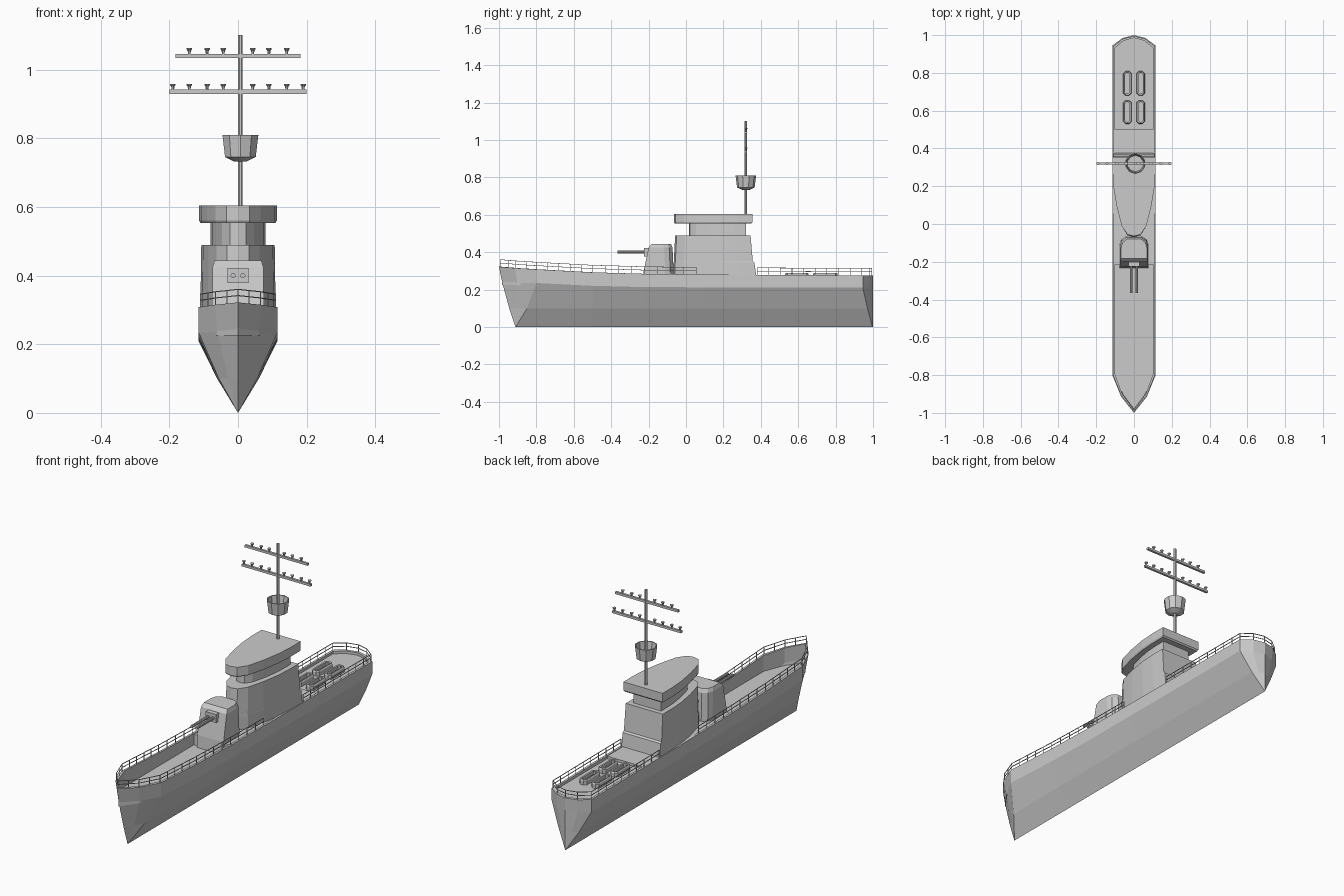
import bpy, bmesh, math
from mathutils import Vector

if "Cube" in bpy.data.objects:
    bpy.data.objects.remove(bpy.data.objects["Cube"])


def finish(bm, name):
    bmesh.ops.remove_doubles(bm, verts=bm.verts, dist=1e-5)
    bmesh.ops.dissolve_degenerate(bm, edges=bm.edges, dist=1e-5)
    bmesh.ops.recalc_face_normals(bm, faces=bm.faces)
    me = bpy.data.meshes.new(name)
    bm.to_mesh(me)
    bm.free()
    ob = bpy.data.objects.new(name, me)
    bpy.context.collection.objects.link(ob)
    return ob


def bridge(bm, a, b, closed=True):
    n = len(a)
    for i in range(n if closed else n - 1):
        j = (i + 1) % n
        bm.faces.new((a[i], a[j], b[j], b[i]))


def loft(bm, rings, caps=True):
    vs = [[bm.verts.new(p) for p in r] for r in rings]
    for a, b in zip(vs, vs[1:]):
        bridge(bm, a, b)
    if caps:
        bm.faces.new(vs[0][::-1])
        bm.faces.new(vs[-1])


def ring(x, y, z, r, n):
    return [(x + r * math.cos(math.tau * (i + .5) / n),
             y + r * math.sin(math.tau * (i + .5) / n), z) for i in range(n)]


def rod(bm, a, b, r, n=4):
    a, b = Vector(a), Vector(b)
    q = (b - a).to_track_quat('Z', 'Y')
    loft(bm, [[p + q @ Vector(c) for c in ring(0, 0, 0, r, n)] for p in (a, b)])


# Hull with V-shaped bottom, bulwark and stepped decks
# each station: (x, y) for keel, bilge, knuckle, top; then z of knuckle, top, deck
def side(y, kz, tz, dz):
    return ((0, y), (.061, y), (.115, y), (.115, y), kz, tz, dz)


stations = [
    ((0, -.912), (0, -.945), (0, -.982), (0, -1), .235, .322, .225),
    ((0, -.912), (.028, -.895), (.06, -.902), (.068, -.915), .235, .315, .225),
    ((0, -.911), (.056, -.85), (.115, -.8), (.115, -.8), .235, .308, .225),
    side(-.5, .22, .292, .225), side(-.22, .213, .284, .225),
    side(-.22, .213, .284, .280), side(.1, .212, .28, .277),
    side(.51, .21, .278, .275), side(.51, .21, .278, .262),
    ((0, .997), (.06, .97), (.115, .945), (.115, .945), .21, .275, .262),
    ((0, .998), (.03, .985), (.06, .98), (.06, .985), .21, .275, .262),
    ((0, 1), (0, 1), (0, 1), (0, 1), .21, .275, .262)]
bm = bmesh.new()
for s in (-1, 1):
    rows = []
    for k, b, n, t, kz, tz, dz in stations:
        pts = [(k[0], k[1], 0), (*b, .1), (*n, kz), (*t, tz),
               (t[0] * .9, t[1] * .985, tz), (t[0] * .9, t[1] * .985, dz), (0, t[1] * .985, dz)]
        rows.append([bm.verts.new((s * p[0], p[1], p[2])) for p in pts])
    for a, b in zip(rows, rows[1:]):
        bridge(bm, a, b, False)
finish(bm, "hull")


# Guard rails: two bars and evenly spaced posts along a path
def railing(name, half):
    path = [Vector(p) for p in half] + [Vector((-x, y, z)) for x, y, z in half[-2::-1]]
    bm = bmesh.new()
    for a, b in zip(path, path[1:]):
        for h in (.02, .038):
            rod(bm, a + Vector((0, 0, h)), b + Vector((0, 0, h)), .002)
        n = max(1, round((b - a).length / .065))
        for i in range(n + 1):
            p = a.lerp(b, i / n)
            rod(bm, p, p + Vector((0, 0, .038)), .002)
    finish(bm, name)


railing("bow_railing", [(.11, .055, .28), (.11, -.22, .284), (.11, -.5, .292),
                        (.11, -.8, .308), (.065, -.91, .315), (0, -.993, .322)])
railing("stern_railing", [(.11, .38, .278), (.11, .94, .275), (.058, .98, .275), (0, .994, .275)])


# Bridge superstructure: bullet-shaped plans stacked up
def bullet(y0, y1, w, z):
    plan = [(.3, .02), (.58, .13), (.8, .36), (.95, .6), (1, .8), (1, 1)]
    right = [(w * x, y0 + (y1 - y0) * t, z) for x, t in plan]
    return [(0, y0, z)] + right + [(-x, y, z) for x, y, z in right[::-1]]


def tower(name, levels):
    bm = bmesh.new()
    loft(bm, [bullet(*l) for l in levels])
    finish(bm, name)


tower("deckhouse", [(-.07, .378, .111, .25), (-.066, .366, .11, .345),
                    (-.065, .357, .109, .352), (-.058, .345, .107, .49)])
tower("bridge_wall", [(.015, .32, .08, .485), (.015, .32, .08, .56)])
tower("bridge_roof", [(-.06, .35, .109, .553), (-.064, .356, .113, .56), (-.064, .356, .113, .605)])


# Gun turret: flat sloping front, rounded rear
def turret(yf, w, z, yr):
    r = [(w, yf), (w, yr - .045), (w * .88, yr - .018), (w * .55, yr)]
    return [(x, y, z) for x, y in r] + [(-x, y, z) for x, y in r[::-1]]


bm = bmesh.new()
loft(bm, [turret(-.232, .076, .222, -.065), turret(-.228, .076, .29, -.066),
          turret(-.2, .074, .425, -.072), turret(-.183, .068, .444, -.08)])
finish(bm, "gun_turret")
bm = bmesh.new()
loft(bm, [[(x, y, z) for x, y in ((-.03, -.225), (.03, -.225), (.03, -.19), (-.03, -.19))]
          for z in (.378, .422)])
finish(bm, "gun_mount")
bm = bmesh.new()
for x in (-.014, .014):
    rod(bm, (x, -.2, .4), (x, -.365, .4), .0075, 10)
finish(bm, "gun_barrels")

# Mast and open lookout basket
MX, MY = .007, .32
bm = bmesh.new()
rod(bm, (MX, MY, .6), (MX, MY, 1.102), .007, 8)
finish(bm, "mast")
bm = bmesh.new()
loft(bm, [ring(MX, MY, z, r, 10) for r, z in
          ((.02, .733), (.047, .746), (.055, .81), (.05, .81), (.043, .757))])
finish(bm, "lookout_basket")

# Yardarms with small cone insulators
for name, z, half, xs in (("upper_yard", 1.04, .182, (.043, .09, .142)),
                          ("lower_yard", .936, .199, (.043, .09, .142, .19))):
    bm = bmesh.new()
    loft(bm, [[(x, MY + a, z + b) for a, b in ((-.006, -.006), (.006, -.006), (.006, .006), (-.006, .006))]
              for x in (-half, half)])
    for x in xs:
        for s in (-1, 1):
            loft(bm, [ring(s * x, MY, z + h, r, 8) for h, r in ((.004, .004), (.015, .005), (.02, .009), (.023, .009))])
    finish(bm, name)


# Four small rafts on the aft deck: raised rim, sunken inside
def raft(x, y0, y1, w, z, c):
    return [(x + a, b, z) for a, b in ((-w, y0 + c), (-w + c, y0), (w - c, y0), (w, y0 + c),
                                       (w, y1 - c), (w - c, y1), (-w + c, y1), (-w, y1 - c))]


bm = bmesh.new()
for x in (-.035, .035):
    for y0, y1 in ((.53, .655), (.68, .81)):
        loft(bm, [raft(x, y0, y1, .022, .26, .012), raft(x, y0, y1, .022, .283, .012),
                  raft(x, y0 + .004, y1 - .004, .018, .289, .01),
                  raft(x, y0 + .01, y1 - .01, .012, .287, .008),
                  raft(x, y0 + .01, y1 - .01, .012, .27, .008)])
finish(bm, "deck_rafts")
